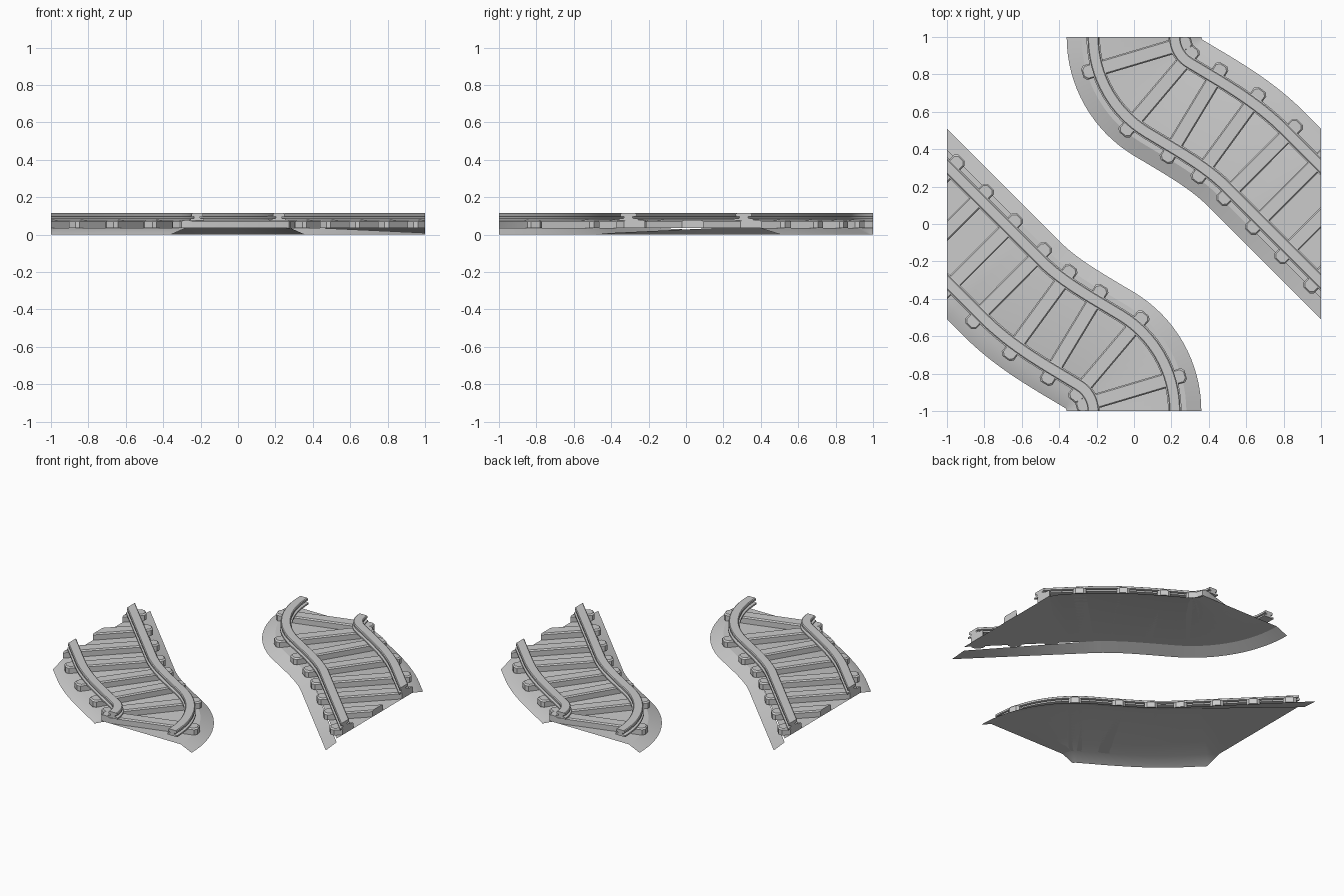
import bpy, bmesh
from math import sin, cos, pi, radians
from mathutils import Vector

cube = bpy.data.objects.get("Cube")
if cube:
    bpy.data.objects.remove(cube, do_unlink=True)

grey = bpy.data.materials.new("stone_grey")
grey.use_nodes = True
tone = (0.6, 0.6, 0.6, 1)
grey.diffuse_color = tone
grey.node_tree.nodes["Principled BSDF"].inputs["Base Color"].default_value = tone

BED_Z, TIE_Z, TOP_Z = 0.035, 0.078, 0.115
BED_HALF, FLAT_HALF, RAIL_OFFSET = 0.36, 0.28, 0.218
RADIUS = 0.38


def build_path():
    """Centre line: tight bend, gentle counter bend, straight diagonal."""
    turn = radians(59)
    pts = [Vector((RADIUS * (cos(turn * i / 16) - 1), RADIUS * sin(turn * i / 16) - 1))
           for i in range(17)]
    a, d = pts[-1], Vector((-0.65, -0.35))
    b = a + 0.19 * Vector((-sin(turn), cos(turn)))
    c = d + 0.19 * Vector((-1, 1)).normalized()* -1
    for i in range(1, 15):
        t = i / 14
        pts.append(a * (1 - t) ** 3 + 3 * b * t * (1 - t) ** 2
                   + 3 * c * t * t * (1 - t) + d * t ** 3)
    for i in range(1, 9):
        pts.append(d + Vector((-0.1, 0.1)) * i)
    # each sample holds distance, point and right-hand normal
    path, dist = [], 0
    for i, p in enumerate(pts):
        if i:
            dist += (p - pts[i - 1]).length
        way = (pts[min(i + 1, len(pts) - 1)] - pts[max(i - 1, 0)]).normalized()
        side = Vector((1, 0)) if i == 0 else Vector((way.y, -way.x))
        path.append((dist, p, side))
    return path


PATH = build_path()


def at(dist):
    """Point and normal at a distance along the path."""
    for (s0, p0, n0), (s1, p1, n1) in zip(PATH, PATH[1:]):
        if s0 <= dist <= s1:
            t = (dist - s0) / (s1 - s0)
            return p0.lerp(p1, t), n0.lerp(n1, t).normalized()


def sweep(bm, section, closed):
    """Sweep a section of (offset, height) pairs along the path."""
    rings = []
    for s, p, n in PATH:
        rings.append([bm.verts.new((*(p + n * o), z)) for o, z in section(s)])
    count = len(rings[0])
    for r0, r1 in zip(rings, rings[1:]):
        for j in range(count if closed else count - 1):
            k = (j + 1) % count
            bm.faces.new((r0[j], r0[k], r1[k], r1[j]))
    if closed:
        bm.faces.new(rings[0])
        bm.faces.new(rings[-1])


def finish(bm, name, solid, turned):
    """Trim at the tile border, then create the object."""
    for no in (Vector((-1, 0, 0)), Vector((0, -1, 0))):
        cut = bmesh.ops.bisect_plane(bm, geom=bm.verts[:] + bm.edges[:] + bm.faces[:],
                                     plane_co=no, plane_no=no, clear_outer=True)
        edges = [e for e in cut["geom_cut"] if isinstance(e, bmesh.types.BMEdge)]
        if solid and edges:
            bmesh.ops.holes_fill(bm, edges=edges)
    bmesh.ops.recalc_face_normals(bm, faces=bm.faces)
    if not solid and sum(f.normal.z for f in bm.faces) < 0:
        bmesh.ops.reverse_faces(bm, faces=bm.faces)
    mesh = bpy.data.meshes.new(name)
    bm.to_mesh(mesh)
    bm.free()
    mesh.materials.append(grey)
    obj = bpy.data.objects.new(name, mesh)
    bpy.context.collection.objects.link(obj)
    if turned:
        obj.rotation_euler.z = pi
    bpy.ops.object.select_all(action='DESELECT')
    obj.select_set(True)
    bpy.context.view_layer.objects.active = obj
    bpy.ops.object.shade_smooth_by_angle(angle=radians(25))


def bed_section(s):
    return [(-BED_HALF, 0), (-FLAT_HALF, BED_Z), (FLAT_HALF, BED_Z)]


def verge_section(s):
    # the right verge sinks to the ground along the diagonal
    sink = min(max((s - 0.96) / 0.85, 0), 1)
    return [(FLAT_HALF, BED_Z - 0.028 * sink), (BED_HALF, 0)]


def rail_section(offset):
    half = [(0.036, TIE_Z - 0.003), (0.036, 0.085), (0.016, 0.088),
            (0.016, 0.096), (0.03, 0.099), (0.03, 0.111), (0.025, TOP_Z)]
    outline = half + [(-o, z) for o, z in reversed(half)]
    return lambda s: [(offset + o, z) for o, z in outline]


def add_tie(bm, dist):
    """Sleeper with clipped corners and slightly tapered sides."""
    p, n = at(dist)
    along = Vector((-n.y, n.x))
    rings = []
    for z, inset in ((BED_Z, 0), (TIE_Z - 0.008, 0), (TIE_Z, 0.007)):
        length, width, clip = 0.305 - inset, 0.04 - inset, 0.016
        corner = [(length, width - clip), (length - clip, width)]
        outline = (corner + [(-a, b) for a, b in reversed(corner)]
                   + [(-a, -b) for a, b in corner]
                   + [(a, -b) for a, b in reversed(corner)])
        rings.append([bm.verts.new((*(p + n * a + along * b), z)) for a, b in outline])
    for r0, r1 in zip(rings, rings[1:]):
        for j in range(len(r0)):
            k = (j + 1) % len(r0)
            bm.faces.new((r0[j], r0[k], r1[k], r1[j]))
    bm.faces.new(rings[0])
    bm.faces.new(rings[-1])


# Two matching track pieces, half a turn apart
for prefix, turned in (("front", False), ("back", True)):
    bm = bmesh.new()
    sweep(bm, bed_section, False)
    finish(bm, prefix + "_bed", False, turned)

    bm = bmesh.new()
    sweep(bm, verge_section, False)
    finish(bm, prefix + "_verge", False, turned)

    for side, sign in (("inner", -1), ("outer", 1)):
        bm = bmesh.new()
        sweep(bm, rail_section(sign * RAIL_OFFSET), True)
        finish(bm, prefix + "_" + side + "_rail", True, turned)

    bm = bmesh.new()
    for i in range(8):
        add_tie(bm, 0.11 + 0.22 * i)
    finish(bm, prefix + "_sleepers", True, turned)
